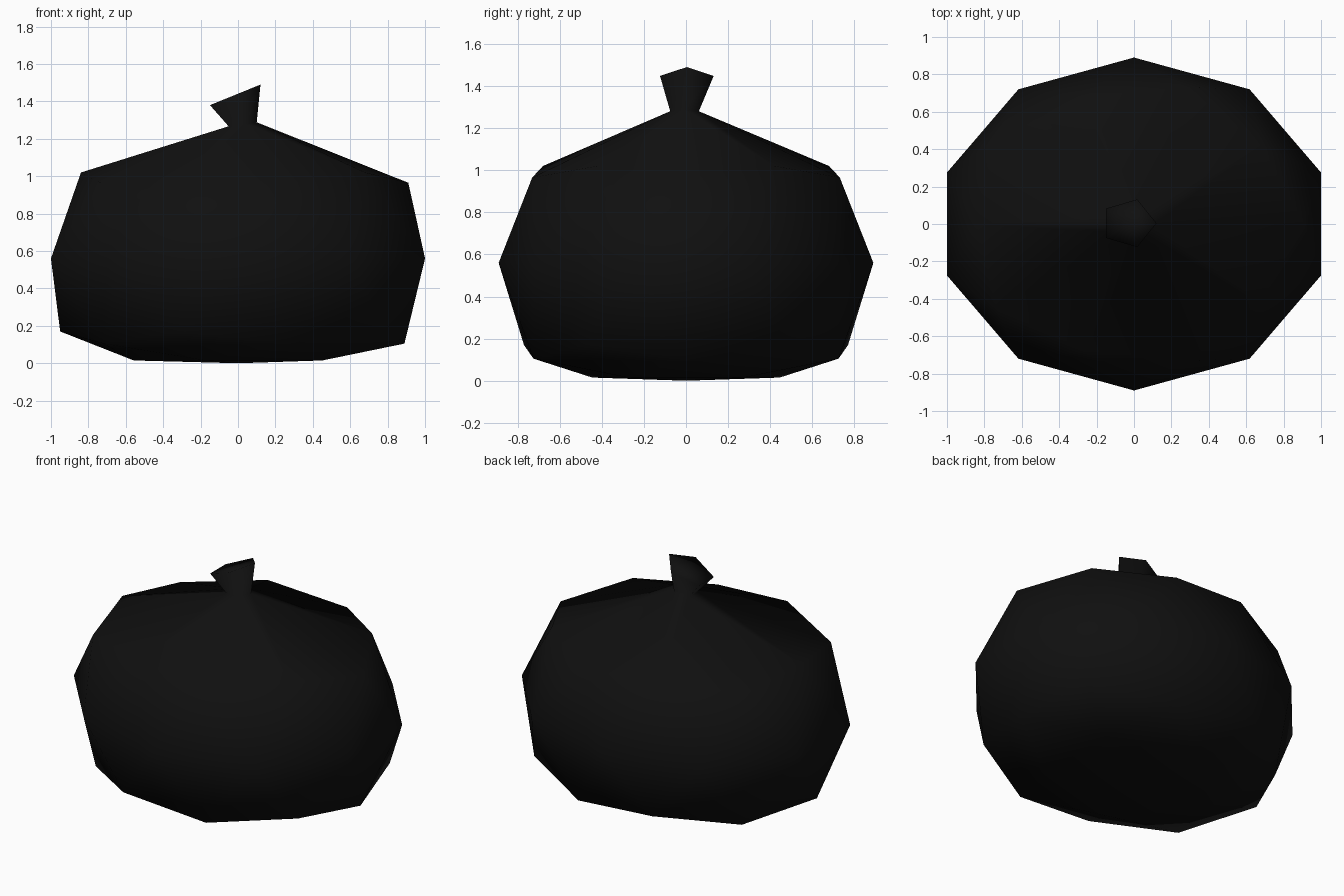
import bpy, bmesh

if "Cube" in bpy.data.objects:
    bpy.data.objects.remove(bpy.data.objects["Cube"])

# bag body: a coarse icosphere whose rings are reshaped by height
bm = bmesh.new()
bmesh.ops.create_icosphere(bm, subdivisions=2, radius=1.0)

# unit-sphere ring height -> (x scale, y scale, new z)
RINGS = [
    (-1.00, 1.06, 0.89, 0.0),
    (-0.85, 1.06, 0.89, 0.015),
    (-0.526, 1.046, 0.896, 0.105),
    (-0.447, 1.063, 0.905, 0.17),
    (0.0, 1.0515, 0.89, 0.56),
    (0.447, 1.018, 0.859, 0.965),
    (0.526, 0.987, 0.84, 1.02),
]
unit = {v: v.co.copy() for v in bm.verts}

# twisted knot: extrude the five faces round the top pole
pole = max(bm.verts, key=lambda v: v.co.z)
neck = [v for v in bm.verts if 0.8 < v.co.z < 0.9]
cap = list(pole.link_faces)
for v, c in unit.items():
    if c.z < 0.7:
        _, sx, sy, z = min(RINGS, key=lambda r: abs(r[0] - c.z))
        v.co = (c.x * sx, c.y * sy, z)

out = bmesh.ops.extrude_face_region(bm, geom=cap)
top = [g for g in out["geom"] if isinstance(g, bmesh.types.BMVert)]
bmesh.ops.delete(bm, geom=[f for f in cap if f.is_valid], context='FACES')

for v in top:                      # flared, slanted mouth
    x, y = v.co.x * 0.284 - 0.029, v.co.y * 0.255
    v.co = (x, y + 0.004, 1.441 + 0.407 * x)
for v in neck:                     # pinched neck
    if v.is_valid:
        x, y = v.co.x * 0.158 + 0.017, v.co.y * 0.136
        v.co = (x, y - 0.007, 1.274 + 0.143 * x)

bmesh.ops.delete(bm, geom=[v for v in bm.verts if not v.link_faces], context='VERTS')
bmesh.ops.recalc_face_normals(bm, faces=bm.faces)
for f in bm.faces:
    f.smooth = True

mesh = bpy.data.meshes.new("tied_bag")
bm.to_mesh(mesh)
bm.free()
bag = bpy.data.objects.new("tied_bag", mesh)
bpy.context.collection.objects.link(bag)

# black plastic
mat = bpy.data.materials.new("black_plastic")
mat.diffuse_color = (0.005, 0.005, 0.005, 1)
mat.use_nodes = True
mat.node_tree.nodes["Principled BSDF"].inputs["Base Color"].default_value = mat.diffuse_color
mesh.materials.append(mat)
